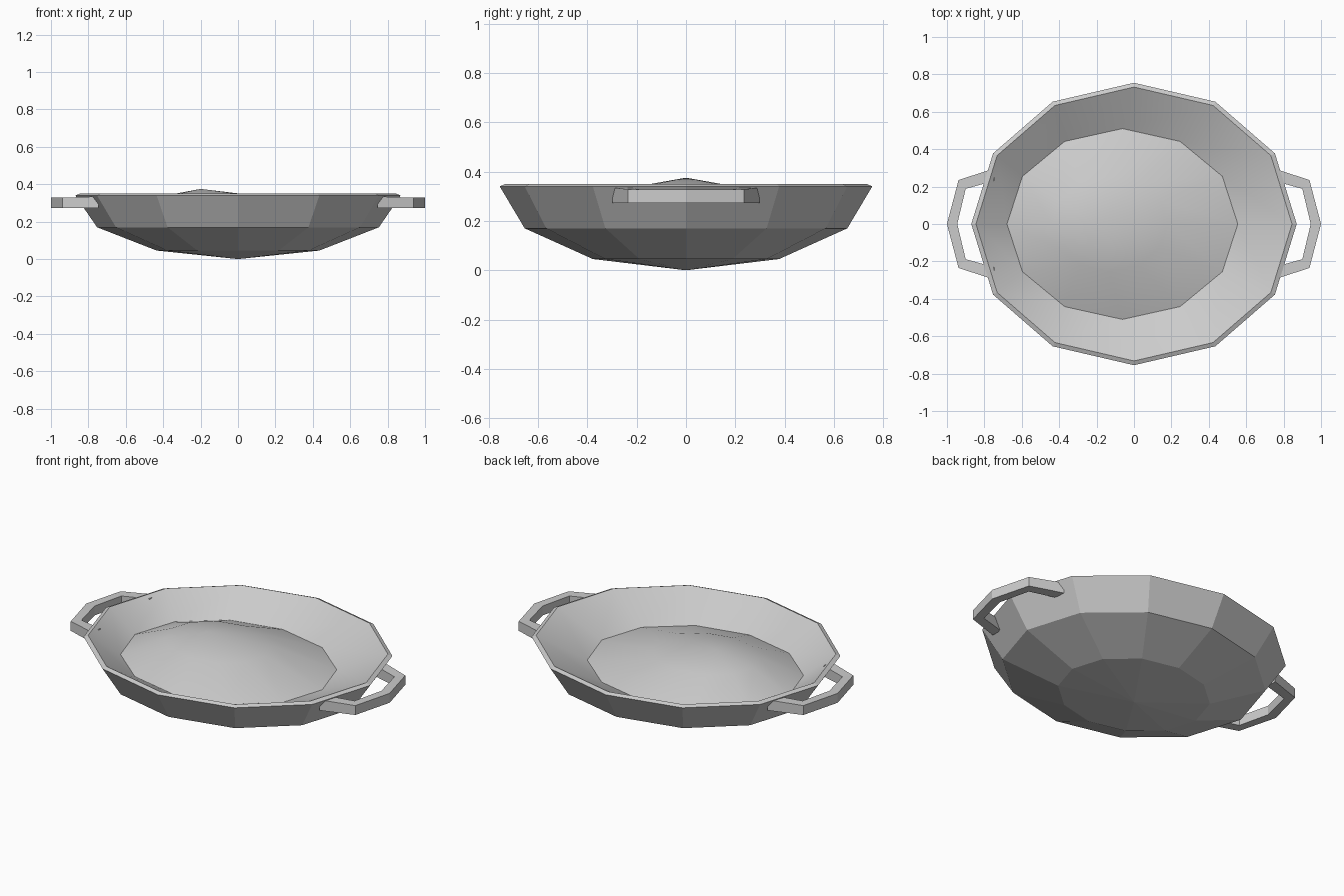
import bpy
import bmesh
from math import sin, cos, pi

SIDES = 12

cube = bpy.data.objects.get("Cube")
if cube:
    bpy.data.objects.remove(cube)

gray = bpy.data.materials.new("plain_gray")
gray.use_nodes = True
color = (0.6, 0.6, 0.6, 1)
gray.diffuse_color = color
gray.node_tree.nodes["Principled BSDF"].inputs["Base Color"].default_value = color


def finish(bm, name):
    bmesh.ops.recalc_face_normals(bm, faces=bm.faces)
    mesh = bpy.data.meshes.new(name)
    bm.to_mesh(mesh)
    bm.free()
    mesh.materials.append(gray)
    obj = bpy.data.objects.new(name, mesh)
    bpy.context.collection.objects.link(obj)
    return obj


def oval(bm, cx, rx, ry, z):
    angles = [2 * pi * i / SIDES for i in range(SIDES)]
    return [bm.verts.new((cx + rx * cos(a), ry * sin(a), z)) for a in angles]


def bridge(bm, low, high, smooth=False):
    for i in range(SIDES):
        j = (i + 1) % SIDES
        bm.faces.new((low[i], low[j], high[j], high[i])).smooth = smooth


def cap(bm, ring, tip, smooth=False):
    for i in range(SIDES):
        bm.faces.new((ring[i], ring[(i + 1) % SIDES], tip)).smooth = smooth


def crease(bm, ring):
    for i in range(SIDES):
        bm.edges.get((ring[i], ring[(i + 1) % SIDES])).smooth = False


# Bowl: faceted half ellipsoid outside, smooth wall and off-centre mound inside
bm = bmesh.new()
height = 0.34
shell = [oval(bm, 0, 0.87 * sin(k * pi / 6), 0.755 * sin(k * pi / 6),
              height * (1 - cos(k * pi / 6))) for k in (1, 2, 3)]
lip = oval(bm, 0, 0.845, 0.732, 0.35)
floor_ring = oval(bm, -0.062, 0.617, 0.51, 0.23)
mound_ring = oval(bm, -0.131, 0.309, 0.255, 0.33)

cap(bm, shell[0], bm.verts.new((0, 0, 0)))
bridge(bm, shell[0], shell[1])
bridge(bm, shell[1], shell[2])
bridge(bm, shell[2], lip)
bridge(bm, lip, floor_ring, True)
bridge(bm, floor_ring, mound_ring, True)
cap(bm, mound_ring, bm.verts.new((-0.2, 0, 0.375)), True)
crease(bm, lip)
crease(bm, floor_ring)
finish(bm, "bowl")


# Handles: angular loops whose ends sink into the bowl wall
def handle(name, side):
    outer = [(0.745, 0.298), (0.938, 0.235), (1.0, 0)]
    inner = [(0.745, 0.232), (0.9, 0.188), (0.945, 0)]
    bm = bmesh.new()
    sections = []
    for mirror, order in ((1, (0, 1, 2)), (-1, (1, 0))):
        for k in order:
            (ox, oy), (ix, iy) = outer[k], inner[k]
            top = 0.335 if k == 0 else 0.328
            sections.append([bm.verts.new((side * x, mirror * y, z))
                             for x, y, z in ((ox, oy, 0.272), (ox, oy, top),
                                             (ix, iy, top), (ix, iy, 0.272))])
    for a, b in zip(sections, sections[1:]):
        for i in range(4):
            j = (i + 1) % 4
            bm.faces.new((a[i], a[j], b[j], b[i]))
    bm.faces.new(sections[0])
    bm.faces.new(sections[-1])
    finish(bm, name)


handle("left_handle", 1)
handle("right_handle", -1)
